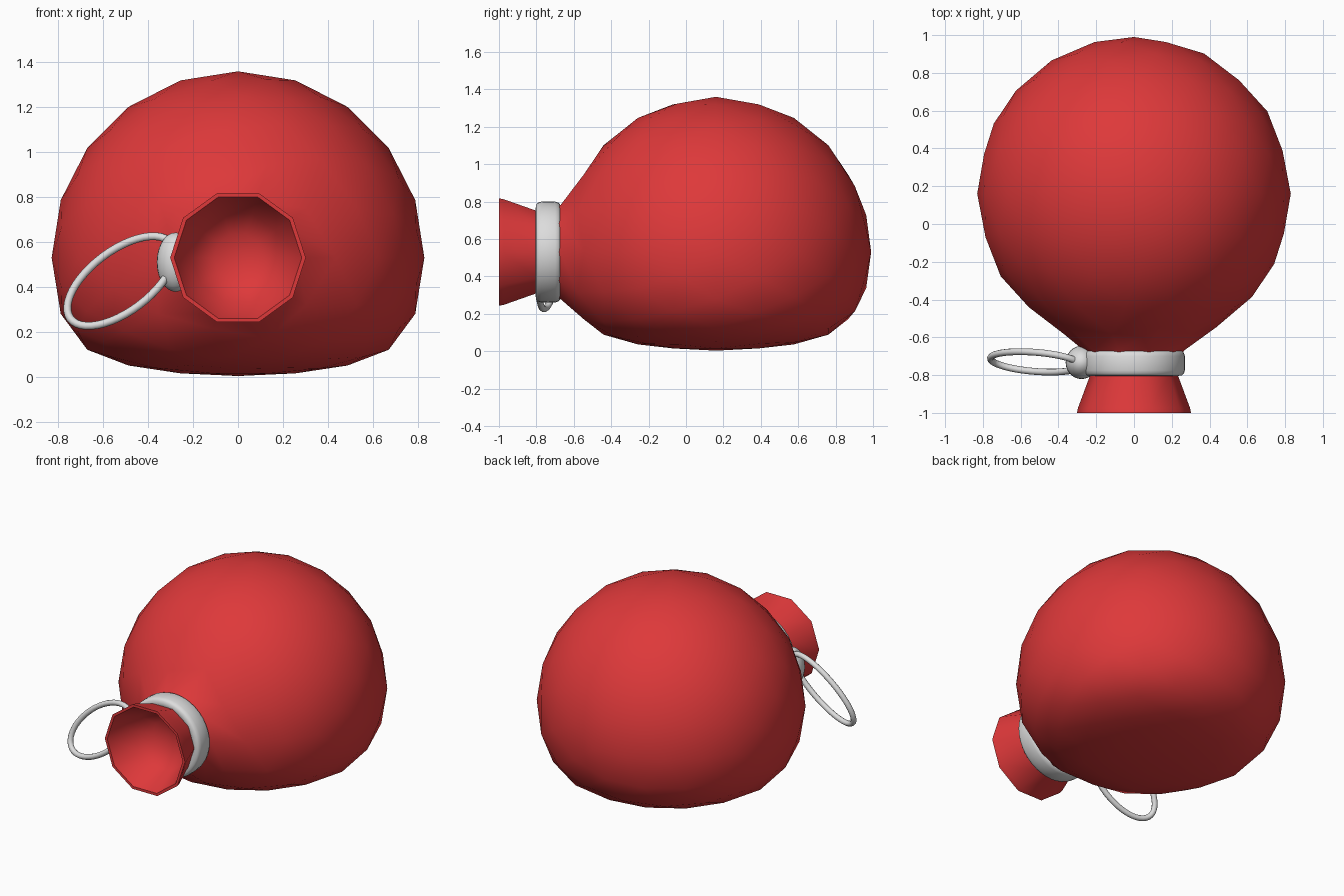
import bpy, bmesh, math
from mathutils import Vector, Matrix

if "Cube" in bpy.data.objects:
    bpy.data.objects.remove(bpy.data.objects["Cube"])

CZ, CY, R = 0.53, 0.16, 0.83      # sack centre and radius


def material(name, rgb):
    m = bpy.data.materials.new(name)
    m.diffuse_color = (*rgb, 1)
    m.use_nodes = True
    m.node_tree.nodes["Principled BSDF"].inputs["Base Color"].default_value = m.diffuse_color
    return m


RED = material("red rubber", (0.73, 0.04, 0.042))
SILVER = material("silver metal", (0.72, 0.72, 0.72))


def finish(name, bm, mat, angle):
    bmesh.ops.recalc_face_normals(bm, faces=bm.faces[:])
    me = bpy.data.meshes.new(name)
    bm.to_mesh(me)
    bm.free()
    me.materials.append(mat)
    ob = bpy.data.objects.new(name, me)
    bpy.context.collection.objects.link(ob)
    bpy.ops.object.select_all(action='DESELECT')
    ob.select_set(True)
    bpy.context.view_layer.objects.active = ob
    bpy.ops.object.shade_smooth_by_angle(angle=math.radians(angle))
    return ob


def loft(bm, rings, closed=False):
    """Bridge consecutive rings of vertices with quads."""
    pairs = list(zip(rings, rings[1:]))
    if closed:
        pairs.append((rings[-1], rings[0]))
    for a, b in pairs:
        n = len(a)
        for i in range(n):
            j = (i + 1) % n
            bm.faces.new((a[i], a[j], b[j], b[i]))


def ring(bm, r, y, n):
    return [bm.verts.new((r * math.cos(math.tau * i / n), y,
                          CZ + r * math.sin(math.tau * i / n))) for i in range(n)]


def flatten(d):
    """Squash the depth below the sack's middle so it sags on the ground."""
    table = ((0, 0), (.256, .25), (.488, .41), (.671, .48), (.789, .515), (.84, .53))
    for (a, fa), (b, fb) in zip(table, table[1:]):
        if d <= b:
            return fa + (fb - fa) * (d - a) / (b - a)
    return .53


# Sack: sphere with its front opened and drawn out into a flared neck
bm = bmesh.new()
bmesh.ops.create_icosphere(bm, subdivisions=3, radius=R,
                           matrix=Matrix.Rotation(math.pi / 2, 4, 'X'))
bmesh.ops.delete(bm, geom=[v for v in bm.verts if v.co.y < -R * 0.92], context='VERTS')
edge = [v for v in bm.verts if v.is_boundary]
edge.sort(key=lambda v: math.atan2(v.co.z, v.co.x) % (math.tau - 0.01))
for v in bm.verts:
    z = v.co.z
    v.co = (v.co.x, v.co.y + CY, CZ + (z if z > 0 else -flatten(-z)))
n = len(edge)
outer = [(.265, -.67), (.225, -.735), (.232, -.80), (.297, -.975), (.302, -1.0)]
inner = [(.284, -1.0), (.205, -.82), (.11, -.76)]
rings = [edge] + [ring(bm, r, y, n) for r, y in outer + inner]
loft(bm, rings)
tip = bm.verts.new((0, -.745, CZ))
for i in range(n):                 # closed throat inside the neck
    bm.faces.new((rings[-1][i], rings[-1][(i + 1) % n], tip))
finish("sack", bm, RED, 60)

# Collar: rounded band around the neck
bm = bmesh.new()
prof = []
for i in range(16):
    a = math.tau * i / 16
    c, s = math.cos(a), math.sin(a)
    prof.append((.235 + .036 * math.copysign(abs(c) ** .6, c),
                 -.737 + .067 * math.copysign(abs(s) ** .6, s)))
loft(bm, [ring(bm, r, y, 40) for r, y in prof], closed=True)
finish("collar", bm, SILVER, 60)

# Bead on the side of the collar
bm = bmesh.new()
bmesh.ops.create_uvsphere(bm, u_segments=24, v_segments=14, radius=1,
                          matrix=Matrix.Translation((-.278, -.733, .51))
                          @ Matrix.Diagonal((.084, .088, .132, 1)))
finish("bead", bm, SILVER, 60)

# Pull ring: tilted oval loop hanging from the bead
bm = bmesh.new()
centre = Vector((-.522, -.73, .426))
u, v = Vector((.8, 0, .6)) * .28, Vector((-.6, .40, .8)) * .135
axis = u.cross(v).normalized()
loops = []
for i in range(48):
    t = math.tau * i / 48
    p = centre + u * math.cos(t) + v * math.sin(t)
    tangent = (v * math.cos(t) - u * math.sin(t)).normalized()
    side = tangent.cross(axis)
    loops.append([bm.verts.new(p + .018 * (side * math.cos(k * math.tau / 10)
                                           + axis * math.sin(k * math.tau / 10)))
                  for k in range(10)])
loft(bm, loops, closed=True)
finish("pull_ring", bm, SILVER, 60)
